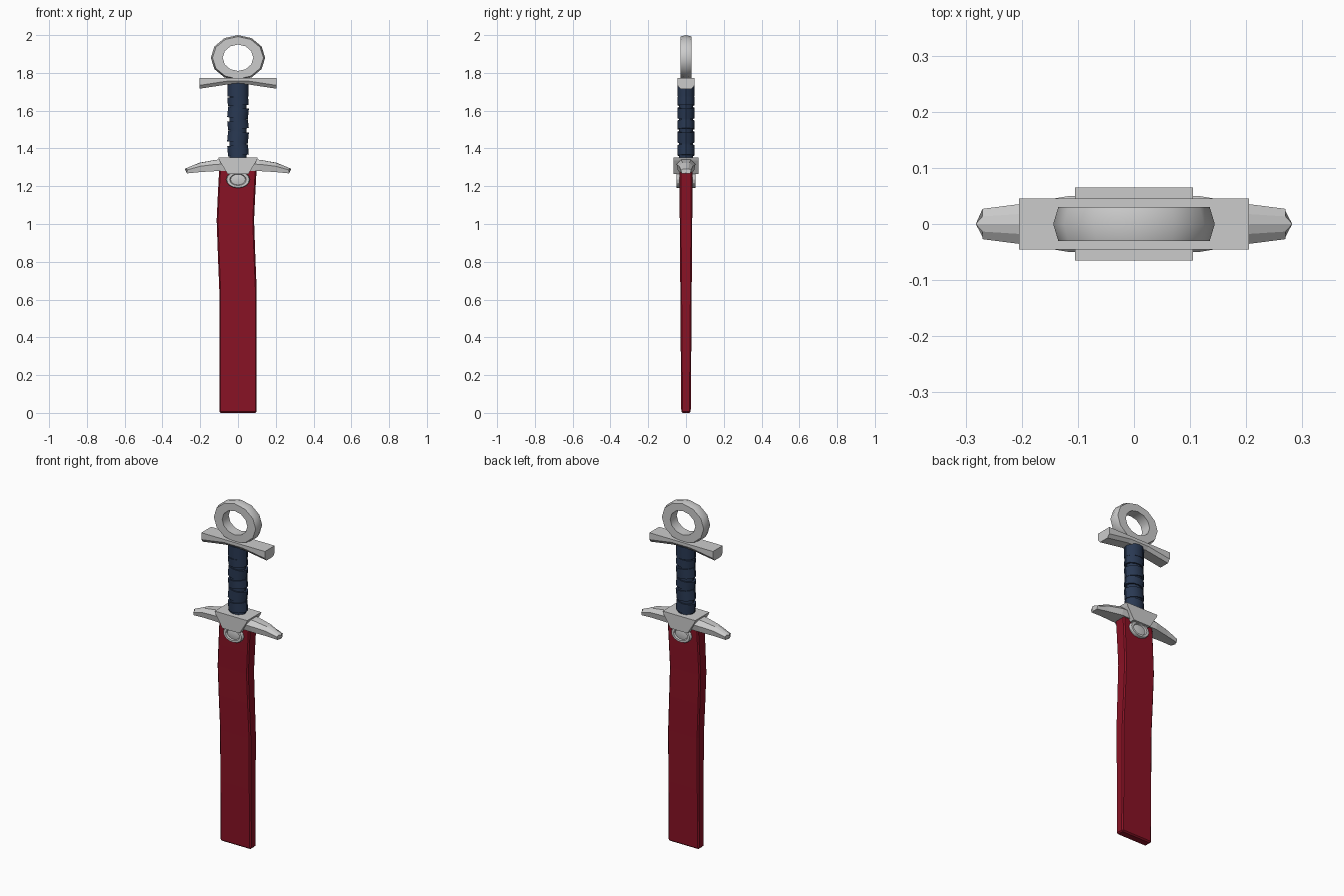
import bpy, bmesh, math
from mathutils import Matrix, Vector

if "Cube" in bpy.data.objects:
    bpy.data.objects.remove(bpy.data.objects["Cube"])


def material(name, rgb):
    m = bpy.data.materials.new(name)
    m.diffuse_color = (*rgb, 1)
    m.use_nodes = True
    m.node_tree.nodes["Principled BSDF"].inputs["Base Color"].default_value = m.diffuse_color
    return m


RED = material("red_blade", (0.25, 0.006, 0.018))
BLUE = material("dark_blue_wrap", (0.022, 0.04, 0.085))


def finish(name, bm, mat=None, smooth=None):
    bmesh.ops.recalc_face_normals(bm, faces=bm.faces)
    me = bpy.data.meshes.new(name)
    bm.to_mesh(me)
    bm.free()
    ob = bpy.data.objects.new(name, me)
    bpy.context.collection.objects.link(ob)
    if mat:
        me.materials.append(mat)
    if smooth:
        bpy.ops.object.select_all(action='DESELECT')
        ob.select_set(True)
        bpy.context.view_layer.objects.active = ob
        bpy.ops.object.shade_smooth_by_angle(angle=math.radians(smooth))
    return ob


def loft(name, sections, mat=None, closed=False, smooth=None):
    """Skin a list of equal-length point loops, capped unless closed on itself."""
    bm = bmesh.new()
    rows = [[bm.verts.new(p) for p in s] for s in sections]
    pairs = list(zip(rows, rows[1:]))
    if closed:
        pairs.append((rows[-1], rows[0]))
    else:
        bm.faces.new(rows[0])
        bm.faces.new(rows[-1])
    n = len(rows[0])
    for a, b in pairs:
        for i in range(n):
            j = (i + 1) % n
            bm.faces.new((a[i], a[j], b[j], b[i]))
    return finish(name, bm, mat, smooth)


def ellipse(rx, rz, y, cz, n):
    return [(rx * math.sin(2 * math.pi * i / n), y, cz + rz * math.cos(2 * math.pi * i / n))
            for i in range(n)]


def mirror(ob, axes):
    m = ob.modifiers.new("mirror", 'MIRROR')
    m.use_axis = axes


# Curved flat blade, slightly thinner at the tip
stations = [(0.0, 0.0, 0.025), (0.35, 0.0, 0.028), (0.65, 0.0, 0.030), (0.85, -0.008, 0.032),
            (1.02, -0.014, 0.033), (1.15, -0.008, 0.034), (1.30, 0.0, 0.035)]
blade = loft("blade", [[(c - 0.099, -t, z), (c + 0.099, -t, z), (c + 0.099, t, z), (c - 0.099, t, z)]
                       for z, c, t in stations], RED)
bev = blade.modifiers.new("bevel", 'BEVEL')
bev.width = 0.007
bev.segments = 1
bev.limit_method = 'ANGLE'

# Drooping guard arms with a pointed outer ridge
arm_sections = []
for x, top, bottom, w, tip in [(0.0, 1.345, 1.28, 0.05, 0), (0.115, 1.34, 1.28, 0.05, 0),
                               (0.20, 1.324, 1.275, 0.036, 0.006), (0.27, 1.292, 1.268, 0.027, 0.012)]:
    mid = (top + bottom) / 2
    arm_sections.append([(x, -w, mid + 0.006), (x, -w * 0.85, bottom), (x + tip * 0.7, 0, bottom),
                         (x, w * 0.85, bottom), (x, w, mid + 0.006), (x, w * 0.5, top),
                         (x + tip, 0, top), (x, -w * 0.5, top)])
mirror(loft("guard_arms", arm_sections), (True, False, False))

# Tapered guard block
loft("guard_block", [[(-0.105, y, 1.352), (0.105, y, 1.352), (0.098, y, 1.335), (0.055, y, 1.265),
                      (-0.055, y, 1.265), (-0.098, y, 1.335)] for y in (-0.065, 0.065)])

# Oval bosses on both blade faces
boss = loft("guard_bosses", [ellipse(0.063 * s, 0.045 * s, y, 1.235, 16)
                             for s, y in [(1, 0), (1, -0.045), (0.94, -0.051), (0.7, -0.051),
                                          (0.62, -0.043), (0.3, -0.046)]], smooth=25)
mirror(boss, (False, True, False))


# Grip core and tilted wrap bands
def grip_piece(name, z, height, rx, ry, tilt):
    bm = bmesh.new()
    bmesh.ops.create_cone(bm, cap_ends=True, segments=12, radius1=1, radius2=1, depth=1)
    m = (Matrix.Translation((0, 0, z)) @ Matrix.Rotation(math.radians(tilt), 4, 'Y')
         @ Matrix.Diagonal((rx, ry, height, 1)))
    bmesh.ops.transform(bm, matrix=m, verts=bm.verts)
    finish(name, bm, BLUE, 35)


grip_piece("grip_core", 1.545, 0.41, 0.046, 0.038, 0)
for i, (z, h, t) in enumerate([(1.71, 0.07, 0), (1.65, 0.045, -4), (1.588, 0.056, 6),
                               (1.525, 0.046, -6), (1.46, 0.058, 6), (1.39, 0.055, -5)]):
    grip_piece(f"grip_wrap_{i + 1}", z, h, 0.055, 0.045, t)

# Pommel crossbar, thicker toward its ends
bar = []
for x, bottom in [(-0.205, 1.716), (-0.06, 1.738), (0.06, 1.738), (0.205, 1.716)]:
    bar.append([(x, -0.045, 1.774), (x, 0.045, 1.774), (x, 0.045, bottom + 0.018),
                (x, 0.03, bottom), (x, -0.03, bottom), (x, -0.045, bottom + 0.018)])
loft("pommel_crossbar", bar)

# Pommel ring with a ridged outer rim
profile = [(0.081, 0.070, -0.03), (0.135, 0.112, -0.03), (0.144, 0.12, 0),
           (0.135, 0.112, 0.03), (0.081, 0.070, 0.03)]
loft("pommel_ring", [ellipse(rx, rz, y, 1.88, 12) for rx, rz, y in profile], closed=True, smooth=35)
